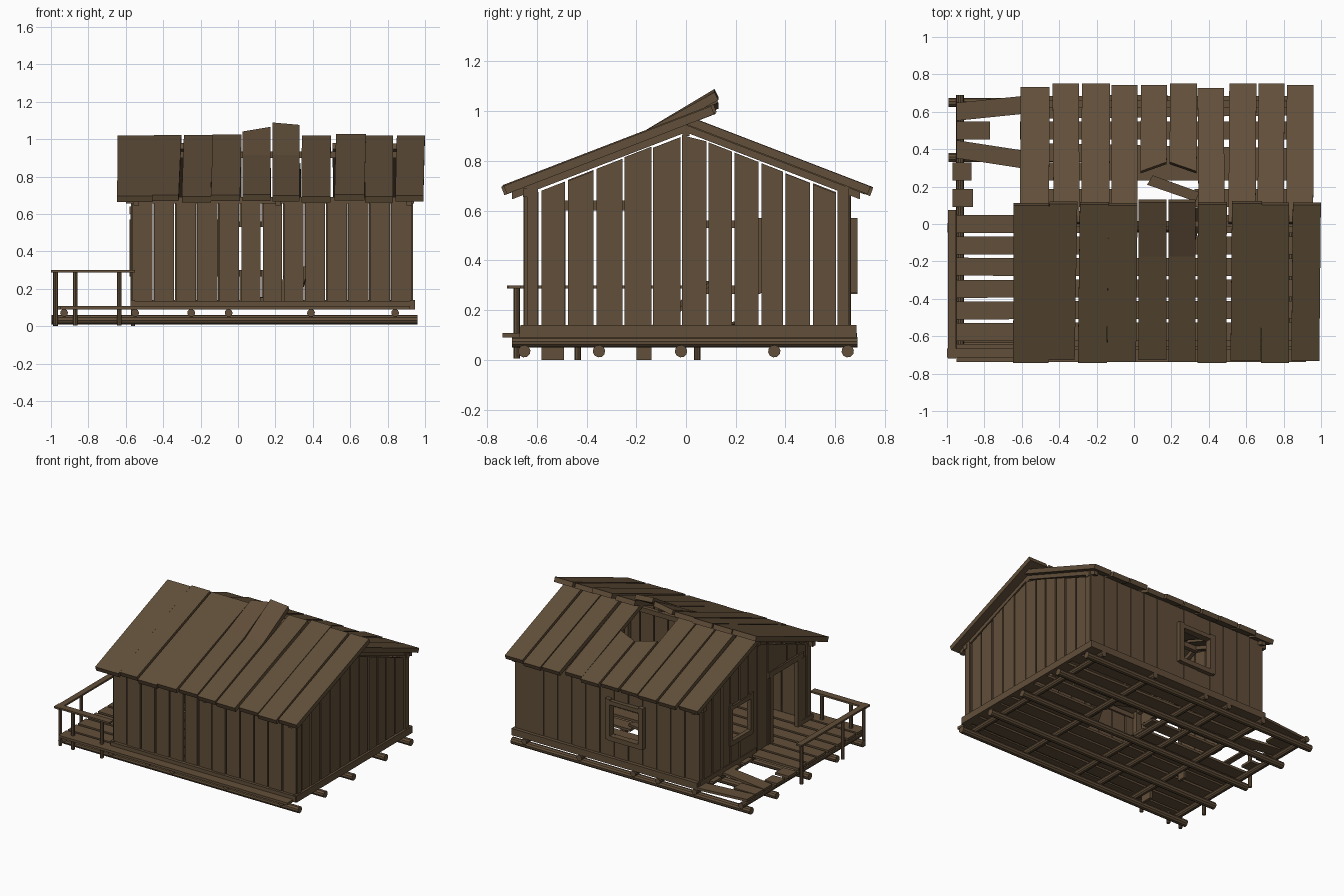
import bpy, bmesh, math, random
from mathutils import Vector as V

if "Cube" in bpy.data.objects:
    bpy.data.objects.remove(bpy.data.objects["Cube"])
random.seed(4)
wood = bpy.data.materials.new("weathered brown wood")
wood.diffuse_color = (0.12, 0.077, 0.041, 1)
wood.use_nodes = True
wood.node_tree.nodes["Principled BSDF"].inputs["Base Color"].default_value = wood.diffuse_color
parts = {}


def R(a):
    return random.uniform(-a, a)


def slab(part, pts, vec):
    """Flat polygon extruded along vec, gathered into one object per part."""
    bm = parts.setdefault(part, bmesh.new())
    a = [bm.verts.new(p) for p in pts]
    b = [bm.verts.new(V(p) + V(vec)) for p in pts]
    fs = [bm.faces.new(a), bm.faces.new(b)]
    n = len(a)
    for i in range(n):
        fs.append(bm.faces.new((a[i], a[(i + 1) % n], b[(i + 1) % n], b[i])))
    bmesh.ops.recalc_face_normals(bm, faces=fs)


def box(part, x0, x1, y0, y1, z0, z1):
    slab(part, [(x0, y0, z0), (x1, y0, z0), (x1, y1, z0), (x0, y1, z0)], (0, 0, z1 - z0))


def log(part, p0, p1, r, n=10):
    d = V(p1) - V(p0)
    u = d.orthogonal().normalized()
    w = d.normalized().cross(u)
    slab(part, [V(p0) + r * (math.cos(t) * u + math.sin(t) * w)
                for t in (2 * math.pi * i / n for i in range(n))], d)


# base logs and cross joists
for y in (-0.65, -0.35, -0.02, 0.355, 0.65):
    log("base_logs", (-1 + abs(R(.01)), y, .035), (.96, y, .035), .025)
for x in (-.93, -.55, -.25, -.05, .39, .84):
    log("cross_joists", (x, -.70, .071), (x, .69, .071), .021)

# floor and porch boards: (y centre, x start, tilt)
rows = [(-.69 + .115 * i, -.95, R(.006)) for i in range(7)]
rows += [(.14, -.61, 0), (.28, -.61, 0), (.37, -.95, -.03), (.5, -.61, 0), (.62, -.95, .02)]


def floor_board(y, x0, x1, t=0, w=.048):
    slab("floor_boards", [(x0, y - w - t, .09), (x1, y - w + t, .09),
                          (x1, y + w + t, .09), (x0, y + w - t, .09)], (0, 0, .018))


for y, x0, t in rows:
    if x0 < -.9 and y > .3:
        floor_board(y, x0, -.56, -abs(t) if y < .5 else t)
        x0 = -.555
    if -.15 < y < .2:      # broken hole in the floor
        floor_board(y, x0, -.02 + R(.03))
        floor_board(y, .3 + R(.04), .92)
    else:
        floor_board(y, x0, .92, t / 2)
floor_board(.5, -.95, -.77)
floor_board(.28, -.97, -.87)
floor_board(.14, -.97, -.86)

# sills
box("sills", -.57, .94, -.67, -.64, .09, .135)
box("sills", -.57, .94, .65, .685, .09, .14)
box("sills", .92, .945, -.665, .685, .09, .14)
box("sills", -.575, -.55, .0, .66, .09, .14)
box("sills", -.575, -.55, -.665, -.5, .09, .14)


# wall boards, with openings given as (start, end, bottom, top)
def spans(a, b, z0, z1, hole):
    if not hole or b <= hole[0] or a >= hole[1]:
        return [(a, b, z0, z1)]
    out = [(a, b, z0, hole[2]), (a, b, hole[3], z1)]
    if a < hole[0]:
        out.append((a, hole[0], hole[2], hole[3]))
    if b > hole[1]:
        out.append((hole[1], b, hole[2], hole[3]))
    return [s for s in out if s[3] > s[2] + .01]


step = 1.5 / 13
for y, hole in ((-.65, None), (.64, (-.09, .14, .30, .53))):
    for i in range(13):
        a = -.57 + step * i
        o = R(.004)
        g = .012 if y < 0 and i in (5, 6) else .007
        for s in spans(a + (g if y < 0 else .002), a + step - .002, .1, .69, hole):
            box("front_wall" if y < 0 else "back_wall", s[0], s[1], y + o, y + .02 + o, s[2], s[3])


def gable_top(y):
    return .912 - .39 * abs(y)


edges = [-.645, -.587, -.481, -.365, -.25, -.135, -.02, .085, .19, .297, .395, .505, .61, .655]
for x, name in ((.91, "right_wall"), (-.57, "left_wall")):
    for a, b in zip(edges, edges[1:]):
        g = .006 if (a < -.3 or a > .05) else .003
        holes = [None]
        if x < 0:
            holes = [(-.49, -.2, .0, .60)] if a < -.1 else [(.07, .28, .30, .53)]
        drop = abs(R(.008))
        for s in spans(a + g, b - g, .1, 2, holes[0]):
            t0, t1 = (min(s[3], gable_top(q) - drop) for q in (s[0], s[1]))
            o = R(.003)
            slab(name, [(x + o, s[0], s[2]), (x + o, s[1], s[2]), (x + o, s[1], t1),
                        (x + o, s[0], t0)], (.02, 0, 0))

# corner posts and door frame
for x in (-.565, .89):
    for y in (-.64, .61):
        box("corner_posts", x, x + .045, y, y + .045, .09, .70)
box("door_frame", -.575, -.545, -.53, -.485, .1, .62)
box("door_frame", -.575, -.55, -.2, -.165, .1, .62)
box("door_frame", -.58, -.545, -.55, -.14, .60, .64)

# window frames on back and left walls
for a, b, z0, z1 in ((-.13, -.09, .27, .57), (.14, .178, .27, .57), (-.11, .16, .265, .30), (-.11, .16, .53, .56)):
    box("back_window_frame", a, b, .655, .69, z0, z1)
for a, b, z0, z1 in ((.035, .07, .27, .57), (.28, .315, .27, .57), (.05, .3, .265, .30), (.05, .3, .53, .56)):
    box("left_window_frame", -.58, -.55, a, b, z0, z1)

# rafters, ridge beam and wall plates
K = .385
for x in (-.56, .2, .9):
    for s in (-1, 1):
        if s > 0 and x == .2:
            continue
        slab("rafters", [(x, 0, .945), (x, s * .7, .945 - K * .7),
                         (x, s * .7, .915 - K * .7), (x, 0, .915)], (.03, 0, 0))
box("ridge_beam", -.6, .93, -.015, .015, .90, .935)
for y in (-.655, .62):
    box("wall_plates", -.6, .94, y, y + .035, .655, .69)

# front roof boards: (left, right, lower y)
n = V((0, -K, 1)).normalized() * .035
front = [(-.645, -.455, -.73), (-.46, -.31, -.715), (-.295, -.14, -.73), (-.14, .015, -.725),
         (.025, .175, -.715), (.185, .33, -.725), (.34, .495, -.73), (.52, .68, -.72),
         (.68, .83, -.73), (.845, .995, -.72)]
zf = lambda y: .946 + K * y
for i, (a, b, y0) in enumerate(front):
    t, lift = R(.008), R(.003)
    y1 = .118 + R(.008)
    if i in (4, 5):        # two boards bent upwards at the ridge
        ym = -.16
        slab("front_roof", [(a, y0, zf(y0)), (b, y0, zf(y0)), (b, ym, zf(ym)), (a, ym, zf(ym))], n)
        za, zb = (1.01, 1.035) if i == 4 else (1.058, 1.045)
        slab("front_roof", [(a, ym, zf(ym)), (b, ym, zf(ym)), (b, .13, zb), (a, .13, za)],
             V((0, -.5, 1)).normalized() * .035)
        continue
    slab("front_roof", [(a + t, y0, zf(y0) + lift), (b + t, y0, zf(y0) + lift),
                        (b - t, y1, zf(y1) + lift), (a - t, y1, zf(y1) + lift)], n)

# back roof boards with a broken hole: (left, right, lower y)
n = V((0, K, 1)).normalized() * .033
back = [(-.61, -.455, .72), (-.43, -.29, .74), (-.28, -.13, .738), (-.12, .02, .73), (.035, .175, .73),
        (.19, .335, .738), (.345, .485, .715), (.505, .65, .738), (.66, .80, .74), (.815, .958, .73)]
zb = lambda y: .945 - K * y
for i, (a, b, y1) in enumerate(back):
    ya, yb = {4: (.27, .32), 5: (.32, .27)}.get(i, (.0, .0))
    t, l = R(.006), R(.004)
    slab("back_roof", [(a, ya, zb(ya) + l), (b, yb, zb(yb) + l),
                       (b + t, y1, zb(y1) + l), (a + t, y1, zb(y1) + l)], n)

# fallen boards inside the hut
slab("fallen_boards", [(.07, .21, .14), (.33, .12, .12), (.35, .17, .12), (.1, .26, .14)], (0, 0, .018))
slab("fallen_boards", [(.2, -.15, .11), (.32, -.12, .11), (.38, .1, .3), (.26, .07, .3)], (0, 0, .018))

# porch railing
for x in (-.975, -.87, -.635):
    log("railing_posts", (x, -.68, .005), (x, -.68, .29), .013, 8)
for y in (-.435, .045):
    log("railing_posts", (-.975, y, 0), (-.975, y, .29), .013, 8)
box("front_rail", -1, -.55, -.715, -.665, .287, .30)
box("side_rail", -.995, -.952, -.72, .075, .287, .30)

for name, bm in parts.items():
    me = bpy.data.meshes.new(name)
    bm.to_mesh(me)
    bm.free()
    me.materials.append(wood)
    bpy.context.collection.objects.link(bpy.data.objects.new(name, me))
